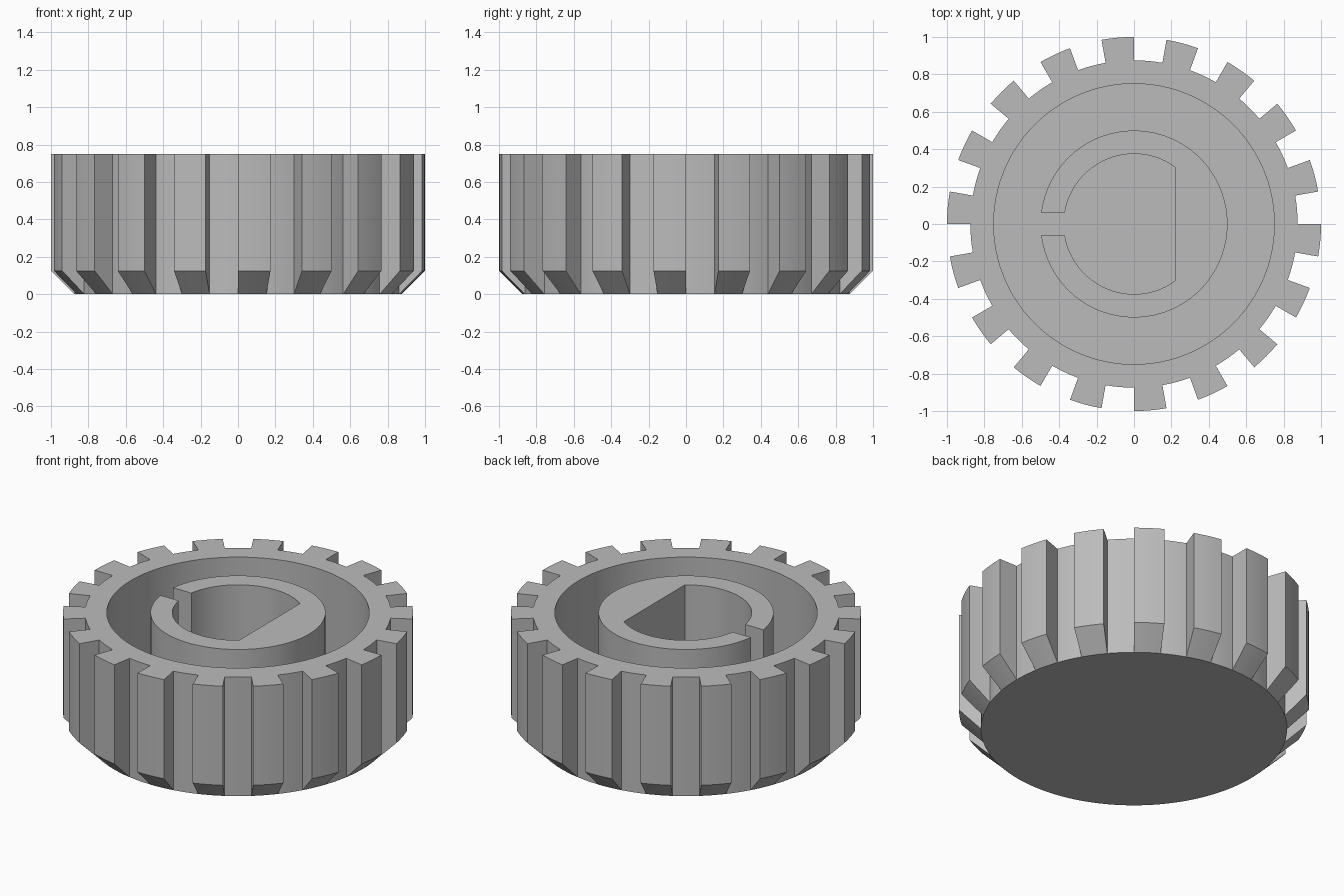
import bpy
import bmesh
from math import radians, degrees, cos, sin, asin, acos

TEETH = 18
R_TIP, R_ROOT, R_CAVITY = 1.0, 0.875, 0.75
R_BOSS, R_BORE = 0.5, 0.375
TOP, FLOOR, CHAMFER = 0.75, 0.125, 0.125
FLAT_X, SLOT_HALF = 0.22, 0.0625

default = bpy.data.objects.get("Cube")
if default:
    bpy.data.objects.remove(default, do_unlink=True)

# Single grey plastic
grey = bpy.data.materials.new("plain grey")
grey.use_nodes = True
colour = (0.5, 0.5, 0.5, 1)
grey.diffuse_color = colour
grey.node_tree.nodes["Principled BSDF"].inputs["Base Color"].default_value = colour


def polar(r, deg):
    return r * cos(radians(deg)), r * sin(radians(deg))


def arc(r, start, end, steps):
    return [polar(r, start + (end - start) * i / steps) for i in range(steps + 1)]


def loft(name, rings):
    """Skin a stack of equal-length (points, height) rings and cap both ends."""
    bm = bmesh.new()
    loops = [[bm.verts.new((x, y, z)) for x, y in pts] for pts, z in rings]
    n = len(loops[0])
    for low, high in zip(loops, loops[1:]):
        for i in range(n):
            j = (i + 1) % n
            bm.faces.new((low[i], low[j], high[j], high[i]))
    bm.faces.new(loops[0][::-1])
    bm.faces.new(loops[-1])
    bmesh.ops.remove_doubles(bm, verts=bm.verts[:], dist=1e-4)
    bmesh.ops.recalc_face_normals(bm, faces=bm.faces[:])
    mesh = bpy.data.meshes.new(name)
    bm.to_mesh(mesh)
    bm.free()
    mesh.materials.append(grey)
    obj = bpy.data.objects.new(name, mesh)
    bpy.context.collection.objects.link(obj)
    bpy.ops.object.select_all(action='DESELECT')
    obj.select_set(True)
    bpy.context.view_layer.objects.active = obj
    bpy.ops.object.shade_smooth_by_angle(angle=radians(30))
    return obj


# Toothed cup: each pitch is half tooth, half gap, with radial flanks
pitch = 360 / TEETH
steps = 4


def gear_ring(tooth_r, gap_r):
    pts = []
    for k in range(TEETH):
        a = pitch * (k + 0.5)
        pts += arc(tooth_r, a, a + pitch / 2, steps)
        pts += arc(gap_r, a + pitch / 2, a + pitch, steps)
    return pts


loft("toothed_cup", [
    (gear_ring(R_ROOT, R_ROOT), 0),
    (gear_ring(R_TIP, R_ROOT), CHAMFER),
    (gear_ring(R_TIP, R_ROOT), TOP),
    (gear_ring(R_ROOT, R_ROOT), TOP),
    (gear_ring(R_CAVITY, R_CAVITY), TOP),
    (gear_ring(R_CAVITY, R_CAVITY), FLOOR),
])

# Split hub with a D-shaped bore, standing on the cup floor
outer = 180 - degrees(asin(SLOT_HALF / R_BOSS))
inner = 180 - degrees(asin(SLOT_HALF / R_BORE))
flat = degrees(acos(FLAT_X / R_BORE))
hub = arc(R_BOSS, -outer, outer, 72)
hub += arc(R_BORE, inner, flat, 24) + arc(R_BORE, -flat, -inner, 24)
loft("split_hub", [(hub, FLOOR - 0.01), (hub, TOP)])
